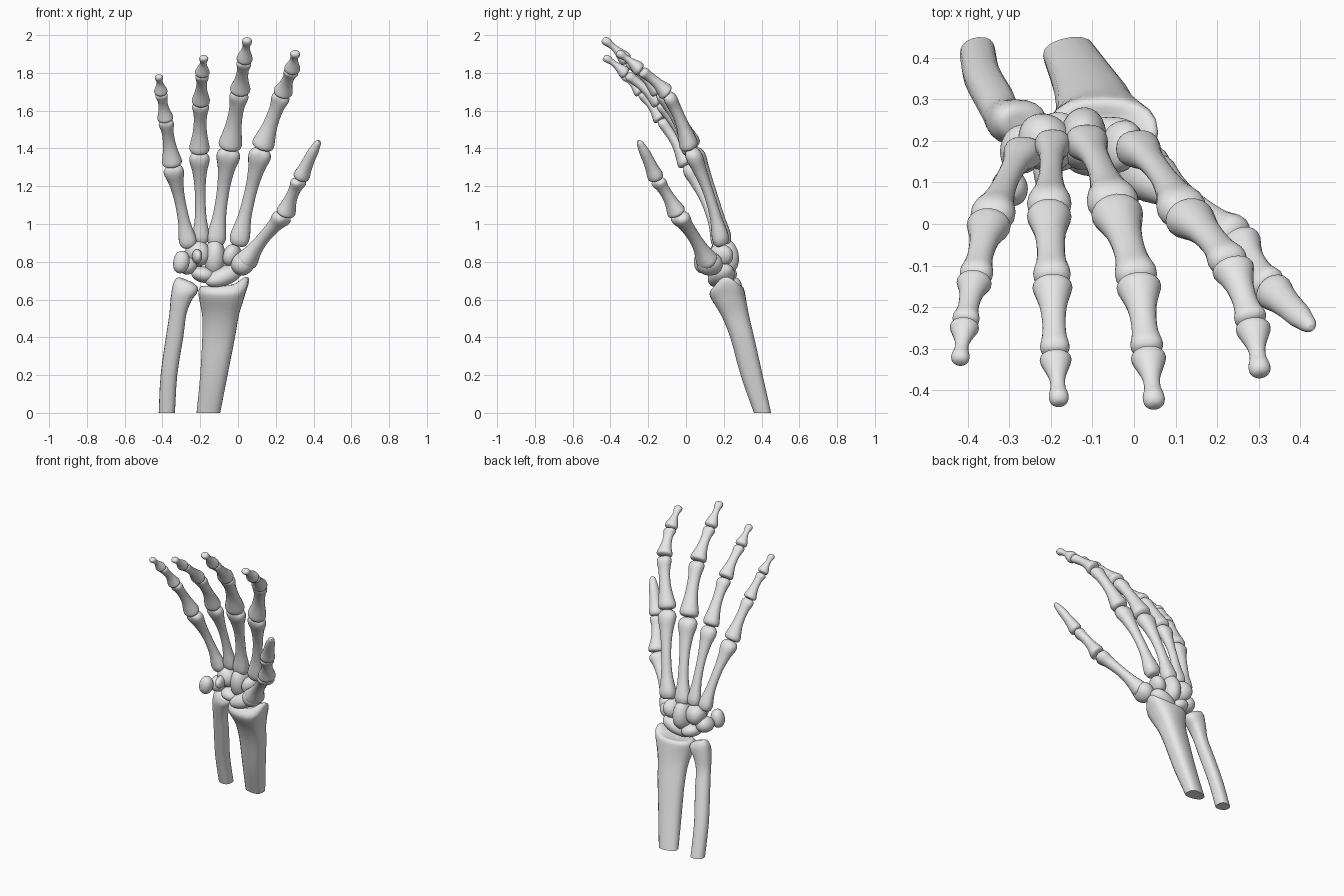
import bpy, bmesh, math, random
from mathutils import Vector, Euler

if "Cube" in bpy.data.objects:
    bpy.data.objects.remove(bpy.data.objects["Cube"])
random.seed(4)

bone_mat = bpy.data.materials.new("pale bone grey")
bone_mat.use_nodes = True
bone_mat.diffuse_color = (0.8, 0.8, 0.8, 1)
bone_mat.node_tree.nodes["Principled BSDF"].inputs["Base Color"].default_value = (0.8, 0.8, 0.8, 1)
parts = []
SIDES = 20


def finish(name, bm):
    bmesh.ops.recalc_face_normals(bm, faces=bm.faces)
    mesh = bpy.data.meshes.new(name)
    bm.to_mesh(mesh)
    bm.free()
    mesh.materials.append(bone_mat)
    obj = bpy.data.objects.new(name, mesh)
    bpy.context.collection.objects.link(obj)
    parts.append(obj)
    return obj


def smooth_rows(rows, steps=3):
    """Catmull-Rom interpolation between station rows."""
    out = []
    for i in range(len(rows) - 1):
        p = [rows[max(0, min(len(rows) - 1, i + k))] for k in (-1, 0, 1, 2)]
        for s in range(steps):
            u = s / steps
            out.append([b + 0.5 * u * (c - a + u * (2 * a - 5 * b + 4 * c - d
                        + u * (3 * (b - c) + d - a))) for a, b, c, d in zip(*p)])
    out.append(list(rows[-1]))
    return out


def skin(name, rings):
    bm = bmesh.new()
    loops = [[bm.verts.new(co) for co in ring] for ring in rings]
    for lo, hi in zip(loops, loops[1:]):
        for k in range(SIDES):
            j = (k + 1) % SIDES
            bm.faces.new((lo[k], lo[j], hi[j], hi[k]))
    bm.faces.new(loops[0])
    bm.faces.new(loops[-1])
    return finish(name, bm)


def power(v, e):
    return math.copysign(abs(v) ** e, v)


def finger_bone(name, a, b, ra, rb, profile, bow=0.0, groove=0.0, square=1.0, side=(1, 0, 0)):
    """Bone from a to b: flared base, slim shaft, two-lobed head."""
    a, b = Vector(a), Vector(b)
    axis = (b - a).normalized()
    across = Vector(side)
    across = (across - axis * across.dot(axis)).normalized()
    dorsal = axis.cross(across)
    if dorsal.y < 0:
        dorsal.negate()
    rings = []
    for t, m in smooth_rows(profile):
        r = (ra + (rb - ra) * t) * m
        centre = a.lerp(b, t) + dorsal * bow * math.sin(math.pi * t)
        e = square + (1 - square) * min(1, t * 3)
        cut = groove * max(0, min(1, (t - 0.75) / 0.2))
        ring = []
        for k in range(SIDES):
            ang = math.tau * k / SIDES
            c, s = math.cos(ang), math.sin(ang)
            f = 1 - cut * max(0, -s) ** 6 - 0.4 * cut * max(0, s) ** 8
            ring.append(centre + r * f * (across * power(c, e) + dorsal * 0.86 * power(s, e)))
        rings.append(ring)
    return skin(name, rings)


META = [(0, .6), (.02, .85), (.07, 1), (.14, .92), (.27, .68), (.45, .58), (.62, .6),
        (.78, .76), (.88, .98), (.94, .98), (.98, .75), (1, .4)]
PHALANX = [(0, .55), (.03, .9), (.09, 1), (.18, .92), (.38, .72), (.6, .66), (.76, .73),
           (.88, .9), (.94, .88), (.98, .7), (1, .4)]
DISTAL = [(0, .5), (.05, .92), (.14, 1), (.28, .82), (.5, .52), (.68, .48), (.82, .62),
          (.92, .6), (.98, .42), (1, .2)]
THUMB_TIP = [(0, .5), (.04, .92), (.13, 1), (.28, .84), (.5, .72), (.7, .66), (.85, .52),
             (.95, .4), (1, .2)]

# Fingers: joints from the palm base to the tip, and the joint radii
fingers = {
    "index": ([(.0, .19, .89), (.125, .02, 1.40), (.235, -.10, 1.69), (.285, -.24, 1.81), (.305, -.365, 1.91)],
              [.052, .06, .052, .042]),
    "middle": ([(-.12, .205, .89), (-.045, .035, 1.40), (.01, -.14, 1.70), (.033, -.31, 1.86), (.05, -.44, 1.98)],
               [.05, .063, .055, .042]),
    "ring": ([(-.195, .20, .90), (-.205, .03, 1.38), (-.197, -.14, 1.64), (-.19, -.315, 1.79), (-.18, -.435, 1.885)],
             [.042, .054, .049, .038]),
    "little": ([(-.26, .18, .88), (-.347, .005, 1.31), (-.383, -.135, 1.55), (-.407, -.24, 1.69), (-.42, -.335, 1.785)],
               [.046, .054, .043, .035]),
}
for label, (p, r) in fingers.items():
    finger_bone(label + "_metacarpal", p[0], p[1], r[0], r[1], META, .02, .25, .8)
    finger_bone(label + "_proximal_phalanx", p[1], p[2], r[1], r[2], PHALANX, .012, .3)
    finger_bone(label + "_middle_phalanx", p[2], p[3], r[2], r[3], PHALANX, .008, .3)
    finger_bone(label + "_distal_phalanx", p[3], p[4], r[3], r[3], DISTAL, .006)

# Thumb, turned towards the palm
turn = (.7, .6, 0)
thumb = [(.035, .12, .79), (.25, -.045, 1.05), (.328, -.155, 1.235), (.428, -.25, 1.44)]
THUMB_META = [(t, m * 1.08 if .2 < t < .7 else m) for t, m in META]
finger_bone("thumb_metacarpal", thumb[0], thumb[1], .062, .055, THUMB_META, .012, .2, .85, turn)
finger_bone("thumb_proximal_phalanx", thumb[1], thumb[2], .055, .048, PHALANX, .008, .25, 1, turn)
finger_bone("thumb_distal_phalanx", thumb[2], thumb[3], .046, .046, THUMB_TIP, .004, 0, 1, turn)


def wrist_bone(name, centre, size, turn=(0, 0, 0), jitter=.22):
    """Rounded irregular pebble from a jittered cube."""
    bm = bmesh.new()
    bmesh.ops.create_cube(bm, size=2)
    rot = Euler([math.radians(v) for v in turn])
    for v in bm.verts:
        co = v.co + Vector([random.uniform(-jitter, jitter) for _ in range(3)])
        co = Vector([c * s * 1.4 for c, s in zip(co, size)])
        co.rotate(rot)
        v.co = co + Vector(centre)
    obj = finish(name, bm)
    mod = obj.modifiers.new("rounding", "SUBSURF")
    mod.levels = mod.render_levels = 3


# Wrist: two rows of four, plus the hook
wrist_bone("scaphoid", (-.075, .19, .725), (.085, .055, .042), (0, -22, 10))
wrist_bone("lunate", (-.19, .2, .735), (.055, .06, .04), (0, 12, 0))
wrist_bone("triquetrum", (-.265, .18, .785), (.045, .055, .045), (0, 35, 0))
wrist_bone("pisiform", (-.3, .085, .80), (.036, .038, .05), (0, 10, 0), .1)
wrist_bone("trapezium", (.03, .13, .79), (.05, .055, .055), (0, 40, 0))
wrist_bone("trapezoid", (-.03, .185, .835), (.04, .055, .048), (0, 20, 0))
wrist_bone("capitate", (-.125, .195, .825), (.047, .062, .085), (15, 5, 0))
wrist_bone("hamate", (-.215, .19, .845), (.052, .058, .058), (10, -15, 0))
wrist_bone("hamate_hook", (-.215, .12, .83), (.022, .045, .032), (0, 0, 10), .1)


def forearm_bone(name, rows, corner, tip, rise):
    """Rows are z, left x, right x, front y, back y; the end lifts towards one tip."""
    rings = []
    for z, x0, x1, y0, y1 in smooth_rows(rows):
        ring = []
        lift = max(0, min(1, (z - .56) / .1))
        ridge = corner * (1 - lift)
        for k in range(SIDES):
            ang = math.tau * k / SIDES
            c, s = math.cos(ang), math.sin(ang)
            f = 1 + ridge * math.cos(3 * (ang - math.pi))
            x = (x0 + x1) / 2 + (x1 - x0) / 2 * f * power(c, .85)
            y = (y0 + y1) / 2 + (y1 - y0) / 2 * f * power(s, .85)
            near = math.exp(-((x - tip[0]) ** 2 + (y - tip[1]) ** 2) / .004)
            ring.append((x, y, z + rise * near * lift))
        rings.append(ring)
    return skin(name, rings)


# Forearm: broad thumb-side bone and slim outer bone
forearm_bone("radius", [
    (0, -.215, -.09, .36, .45), (.2, -.195, -.05, .29, .405), (.4, -.183, -.01, .235, .36),
    (.52, -.183, .012, .185, .332), (.6, -.2, .04, .135, .318), (.635, -.208, .055, .125, .312),
    (.66, -.205, .058, .14, .305), (.672, -.185, .045, .16, .29), (.665, -.12, -.01, .19, .26)],
    .07, (.05, .21), .05)
forearm_bone("ulna", [
    (0, -.418, -.332, .365, .45), (.2, -.408, -.32, .31, .395), (.4, -.38, -.288, .255, .34),
    (.52, -.362, -.272, .222, .305), (.59, -.356, -.245, .2, .3), (.63, -.35, -.218, .19, .3),
    (.66, -.342, -.212, .195, .295), (.68, -.325, -.235, .21, .28), (.682, -.3, -.26, .23, .26)],
    .04, (-.315, .26), .035)

# Smooth shading that keeps the cut ends crisp
bpy.ops.object.select_all(action="DESELECT")
for obj in parts:
    obj.select_set(True)
bpy.context.view_layer.objects.active = parts[0]
bpy.ops.object.shade_smooth_by_angle(angle=math.radians(50))
for obj in parts:
    if obj.modifiers:
        for face in obj.data.polygons:
            face.use_smooth = True
        for edge in obj.data.edges:
            edge.use_edge_sharp = False
